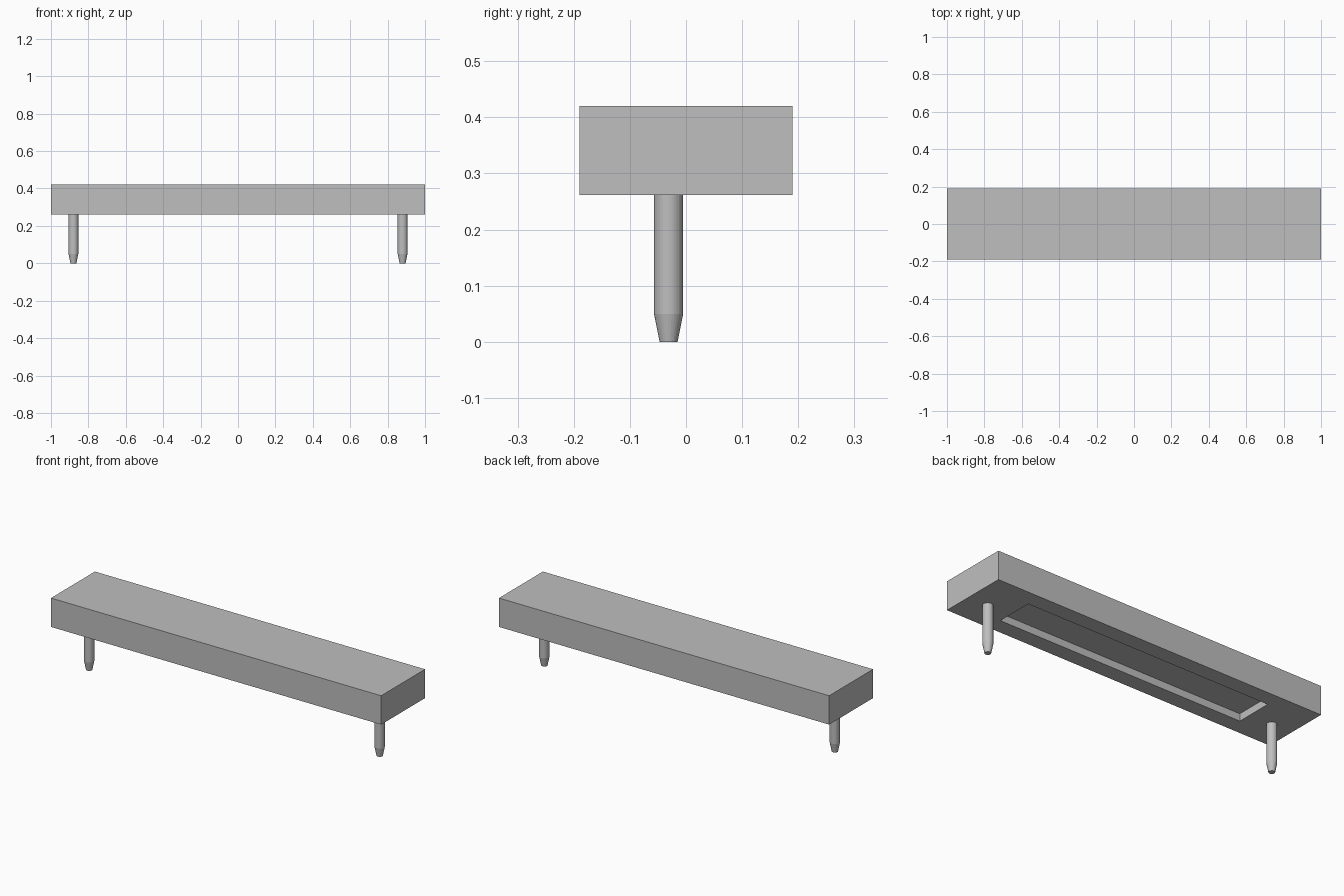
import bpy, bmesh
from mathutils import Matrix

cube = bpy.data.objects.get("Cube")
if cube:
    bpy.data.objects.remove(cube, do_unlink=True)

GREY = (0.52, 0.52, 0.52, 1)
mat = bpy.data.materials.new("neutral grey")
mat.use_nodes = True
mat.diffuse_color = GREY
mat.node_tree.nodes["Principled BSDF"].inputs["Base Color"].default_value = GREY

BASE, TOP = 0.262, 0.42       # underside and top of the bar
TAPER = 0.05                  # height of the pin tip


def finish(name, bm):
    bmesh.ops.recalc_face_normals(bm, faces=bm.faces)
    mesh = bpy.data.meshes.new(name)
    bm.to_mesh(mesh)
    bm.free()
    mesh.materials.append(mat)
    obj = bpy.data.objects.new(name, mesh)
    bpy.context.collection.objects.link(obj)
    return obj


# Bar with a shallow rectangular recess in its underside
bm = bmesh.new()
bmesh.ops.create_cube(bm, size=1, matrix=Matrix.Translation((0, 0, (BASE + TOP) / 2))
                      @ Matrix.Diagonal((2, 0.38, TOP - BASE, 1)))
bm.normal_update()
under = min(bm.faces, key=lambda f: f.normal.z)
bmesh.ops.inset_individual(bm, faces=[under], thickness=0.05)
for v in under.verts:
    v.co.x = 0.742 if v.co.x > 0 else -0.742
    v.co.y = 0.103 if v.co.y > 0 else -0.103
floor = bmesh.ops.extrude_discrete_faces(bm, faces=[under])["faces"][0]
bmesh.ops.translate(bm, verts=floor.verts, vec=(0, 0, 0.04))
finish("bar", bm)


# Round pins with tapered tips
def pin(name, x):
    bm = bmesh.new()
    tip = bmesh.ops.create_cone(bm, cap_ends=True, segments=32, radius1=0.016,
                                radius2=0.026, depth=TAPER,
                                matrix=Matrix.Translation((x, -0.031, TAPER / 2)))
    bm.normal_update()
    cap = max(bm.faces, key=lambda f: f.normal.z)
    shaft = bmesh.ops.extrude_discrete_faces(bm, faces=[cap])["faces"][0]
    bmesh.ops.translate(bm, verts=shaft.verts, vec=(0, 0, BASE - TAPER))
    obj = finish(name, bm)
    bpy.ops.object.select_all(action="DESELECT")
    obj.select_set(True)
    bpy.context.view_layer.objects.active = obj
    bpy.ops.object.shade_smooth_by_angle(angle=0.18)


pin("left_pin", 0.88)
pin("right_pin", -0.88)
